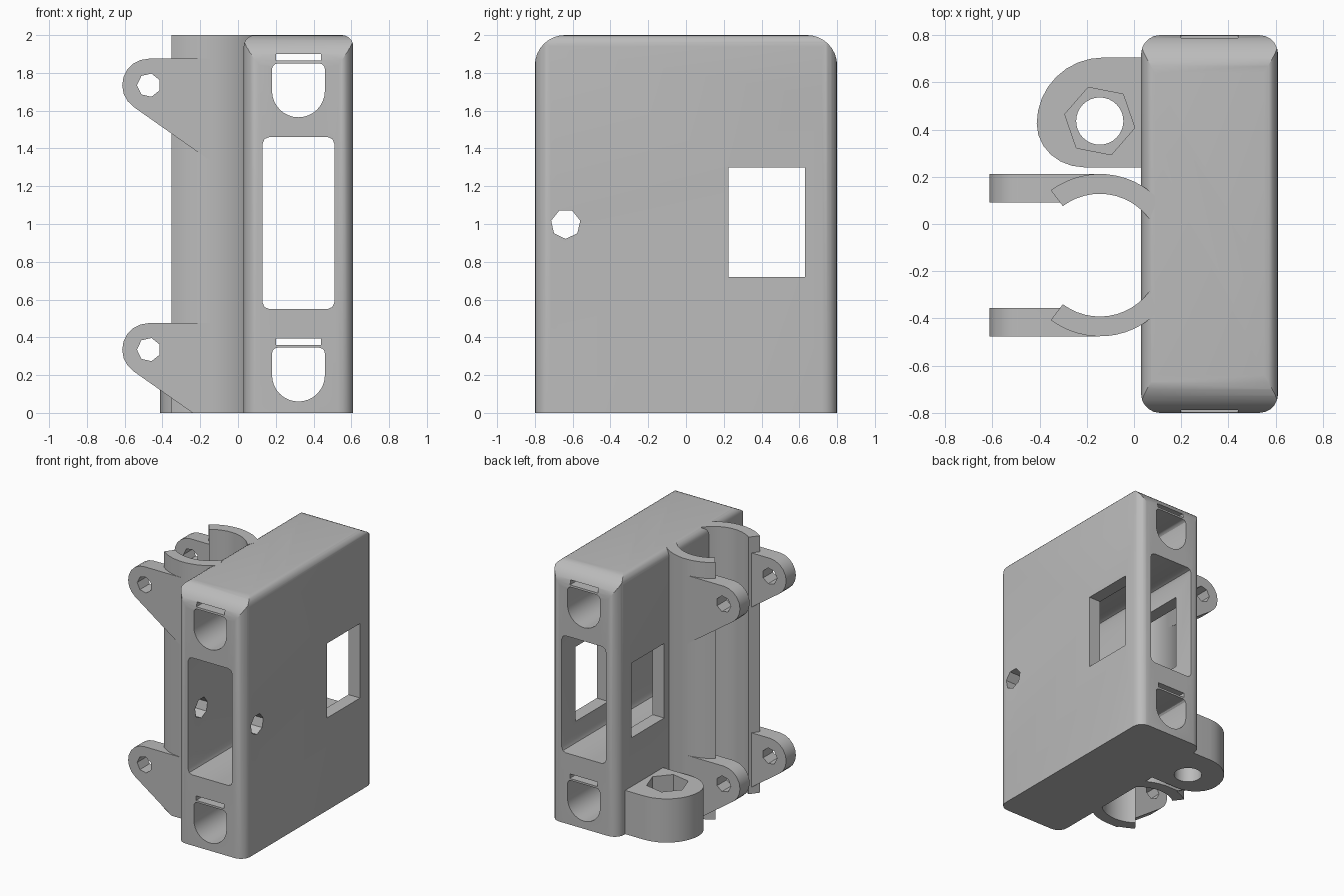
import bpy, bmesh
from math import sin, cos, radians

if "Cube" in bpy.data.objects:
    bpy.data.objects.remove(bpy.data.objects["Cube"])

GREY = (0.5, 0.5, 0.5, 1)
grey = bpy.data.materials.new("plain_grey")
grey.use_nodes = True
grey.diffuse_color = GREY
grey.node_tree.nodes["Principled BSDF"].inputs["Base Color"].default_value = GREY


def arc(cx, cy, rx, ry, start, end, steps):
    """Points along an elliptical arc, angles in degrees."""
    out = []
    for i in range(steps + 1):
        a = radians(start + (end - start) * i / steps)
        out.append((cx + rx * cos(a), cy + ry * sin(a)))
    return out


def polygon(cx, cy, r, sides, start):
    return arc(cx, cy, r, r, start, start + 360, sides)[:-1]


def rounded(x0, x1, y0, y1, bottom, top, steps=5):
    """Rectangle with separate corner radii for the low and high edges."""
    pts = []
    for cx, cy, r, a in ((x1, y0, bottom, 270), (x1, y1, top, 0),
                         (x0, y1, top, 90), (x0, y0, bottom, 180)):
        if r == 0:
            pts.append((cx, cy))
            continue
        mx = cx - r if cx == x1 else cx + r
        my = cy - r if cy == y1 else cy + r
        pts += arc(mx, my, r, r, a, a + 90, steps)
    return pts


def prism(name, pts, axis, lo, hi):
    """Extrude a 2D outline along the x, y or z axis."""
    place = {"x": lambda u, v, w: (w, u, v),
             "y": lambda u, v, w: (u, w, v),
             "z": lambda u, v, w: (u, v, w)}[axis]
    bm = bmesh.new()
    rings = [[bm.verts.new(place(u, v, w)) for u, v in pts] for w in (lo, hi)]
    bm.faces.new(rings[0])
    bm.faces.new(rings[1])
    n = len(pts)
    for i in range(n):
        j = (i + 1) % n
        bm.faces.new((rings[0][i], rings[0][j], rings[1][j], rings[1][i]))
    bmesh.ops.recalc_face_normals(bm, faces=bm.faces)
    mesh = bpy.data.meshes.new(name)
    bm.to_mesh(mesh)
    bm.free()
    obj = bpy.data.objects.new(name, mesh)
    bpy.context.collection.objects.link(obj)
    mesh.materials.append(grey)
    return obj


def activate(obj):
    bpy.ops.object.select_all(action="DESELECT")
    obj.select_set(True)
    bpy.context.view_layer.objects.active = obj


def combine(obj, tool, operation="DIFFERENCE"):
    """Apply a boolean and remove its tool."""
    activate(obj)
    mod = obj.modifiers.new("cut", "BOOLEAN")
    mod.operation = operation
    mod.solver = "EXACT"
    mod.object = tool
    bpy.ops.object.modifier_apply(modifier=mod.name)
    bpy.data.objects.remove(tool)


def smooth(obj):
    activate(obj)
    bpy.ops.object.shade_smooth_by_angle(angle=radians(30))


# Case: overlap of three rounded outlines
case = prism("case", rounded(0.03, 0.61, -0.8, 0.8, 0.08, 0.08), "z", 0, 2)
combine(case, prism("side_outline", rounded(-0.8, 0.8, 0, 2, 0, 0.16, 8), "x", -0.2, 0.9), "INTERSECT")
combine(case, prism("end_outline", rounded(0.03, 0.61, 0, 2, 0, 0.06), "y", -1, 1), "INTERSECT")

# Tunnels running front to back
combine(case, prism("chamber", rounded(0.13, 0.51, 0.55, 1.46, 0.035, 0.035, 2), "y", -1, 1))
for base in (0, 1.505):
    u_shape = arc(0.32, base + 0.2, 0.14, 0.14, 180, 360, 16)
    u_shape += arc(0.43, base + 0.315, 0.03, 0.03, 0, 90, 3)
    u_shape += arc(0.21, base + 0.315, 0.03, 0.03, 90, 180, 3)
    combine(case, prism("channel", u_shape, "y", -1, 1))
    combine(case, prism("strap_slot", rounded(0.2, 0.44, base + 0.36, base + 0.395, 0, 0), "y", -1, 1))

# Side window and round side hole
combine(case, prism("window", rounded(0.225, 0.63, 0.72, 1.3, 0, 0), "x", -0.2, 0.9))
combine(case, prism("side_hole", polygon(-0.637, 1, 0.079, 7, 270), "x", -0.2, 0.9))
smooth(case)

# Clamp: two curved jaws around a vertical bore
CX, CY, OUTER, INNER = -0.145, -0.132, 0.344, 0.26
for name, s in (("rear", 1), ("front", -1)):
    jaw = arc(CX, CY, OUTER, OUTER, 44 * s, 127 * s, 12)
    jaw += arc(CX, CY, INNER, INNER, 127 * s, 36 * s, 12)
    smooth(prism("clamp_jaw_" + name, jaw, "z", 0, 2))

# Bolt ears, trimmed by the bore and the ground
for level, z in (("lower", 0.335), ("upper", 1.735)):
    for name, y0, y1 in (("rear", 0.092, 0.212), ("front", -0.476, -0.356)):
        outline = [(-0.145, z + 0.14)]
        outline += arc(-0.473, z, 0.14, 0.14, 90, 235, 8)
        outline += [(-0.145, z - 0.402)]
        ear = prism("ear_%s_%s" % (level, name), outline, "y", y0, y1)
        combine(ear, prism("ear_hole", polygon(-0.472, z, 0.063, 7, 180), "y", -1, 1))
        combine(ear, prism("bore", polygon(CX, CY, INNER + 0.002, 48, 0), "z", -1, 3))
        if level == "lower":
            combine(ear, prism("ground", rounded(-1, 1, -1, 1, 0, 0), "z", -1, 0))
        smooth(ear)

# Rear lug with bolt hole and hexagonal nut pocket
outline = [(0.08, 0.24), (0.08, 0.705)]
outline += arc(-0.13, 0.425, 0.282, 0.28, 90, 180, 8)
outline += arc(-0.21, 0.425, 0.202, 0.185, 180, 270, 6)[1:]
lug = prism("rear_lug", outline, "z", 0, 0.34)
combine(lug, prism("bolt_hole", polygon(CX, 0.436, 0.1, 32, 0), "z", -1, 1))
combine(lug, prism("nut_pocket", polygon(CX, 0.436, 0.151, 6, -11), "z", 0.14, 1))
smooth(lug)
